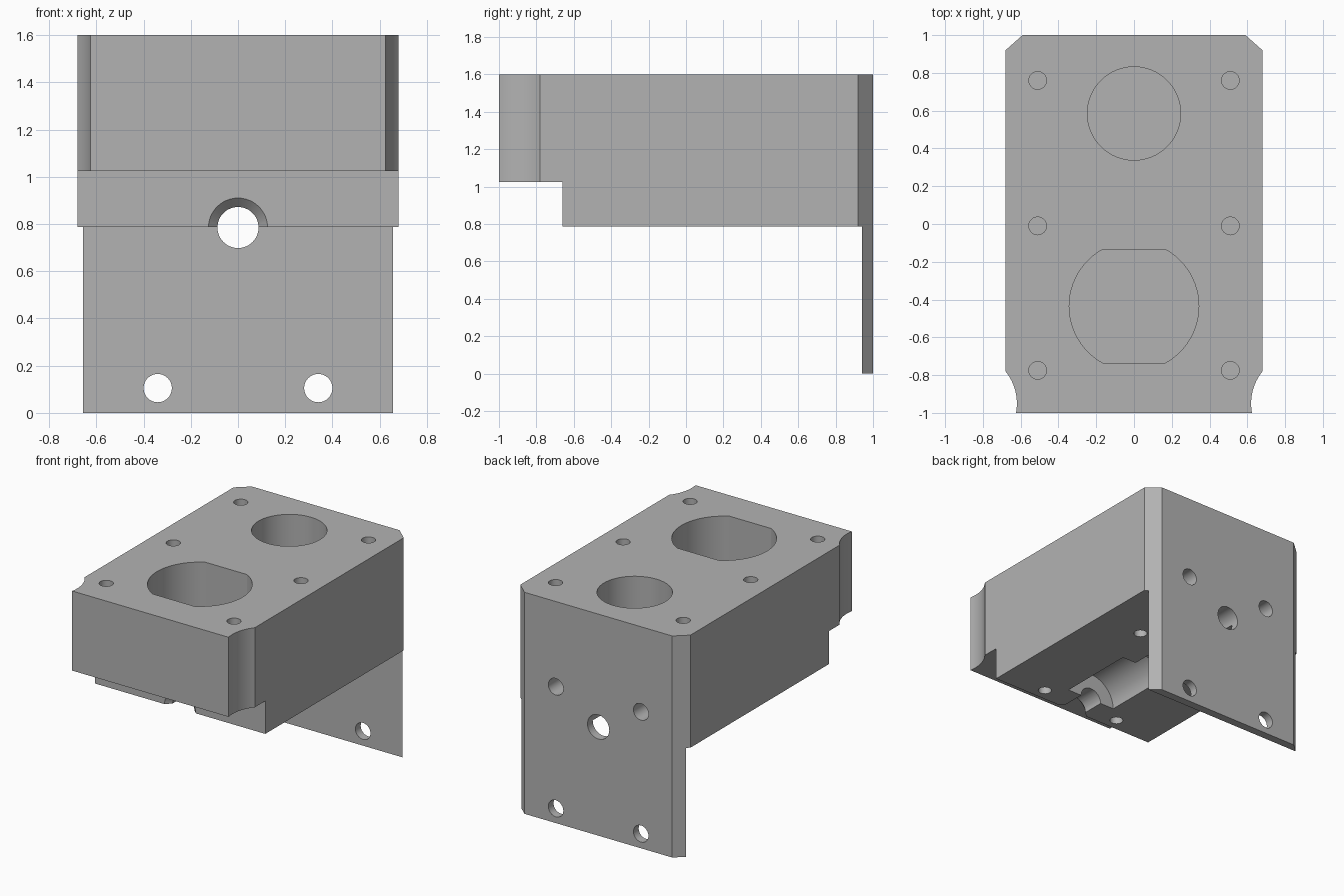
import bpy, bmesh, math
from mathutils import Matrix

if "Cube" in bpy.data.objects:
    bpy.data.objects.remove(bpy.data.objects["Cube"])

grey = bpy.data.materials.new("plain_grey")
grey.diffuse_color = (0.45, 0.45, 0.45, 1)
grey.use_nodes = True
grey.node_tree.nodes["Principled BSDF"].inputs["Base Color"].default_value = grey.diffuse_color


def prism(name, pts, z0, z1):
    """Extrude an outline in plan from z0 to z1."""
    bm = bmesh.new()
    face = bm.faces.new([bm.verts.new((x, y, z0)) for x, y in pts])
    top = bmesh.ops.extrude_face_region(bm, geom=[face])
    verts = [g for g in top["geom"] if isinstance(g, bmesh.types.BMVert)]
    bmesh.ops.translate(bm, verts=verts, vec=(0, 0, z1 - z0))
    bmesh.ops.recalc_face_normals(bm, faces=bm.faces)
    return add_object(name, bm)


def add_object(name, bm):
    mesh = bpy.data.meshes.new(name)
    bm.to_mesh(mesh)
    bm.free()
    mesh.materials.append(grey)
    obj = bpy.data.objects.new(name, mesh)
    bpy.context.collection.objects.link(obj)
    return obj


def arc(cx, cy, r, a0, a1, n):
    return [(cx + r * math.cos(a0 + (a1 - a0) * i / n),
             cy + r * math.sin(a0 + (a1 - a0) * i / n)) for i in range(n + 1)]


def circle(cx, cy, r, n=48):
    return arc(cx, cy, r, 0, 2 * math.pi, n)[:-1]


def box(x, y0, y1, z0, z1):
    return prism("cutter", [(-x, y0), (x, y0), (x, y1), (-x, y1)], z0, z1)


def rod(x, z, r0, r1, y0, y1, n=48):
    """Round cutter along y, radius r0 at y0 and r1 at y1."""
    bm = bmesh.new()
    bmesh.ops.create_cone(bm, cap_ends=True, segments=n, radius1=r0, radius2=r1,
                          depth=y1 - y0)
    bm.transform(Matrix.Translation((x, (y0 + y1) / 2, z))
                 @ Matrix.Rotation(-math.pi / 2, 4, 'X'))
    bmesh.ops.recalc_face_normals(bm, faces=bm.faces)
    return add_object("cutter", bm)


def cut(target, cutter):
    mod = target.modifiers.new("cut", 'BOOLEAN')
    mod.operation = 'DIFFERENCE'
    mod.solver = 'EXACT'
    mod.object = cutter
    cutter.hide_render = True
    bpy.context.view_layer.objects.active = target
    bpy.ops.object.modifier_apply(modifier=mod.name)
    bpy.data.objects.remove(cutter)


# Body outline: chamfered back corners, scalloped front corners
R, CX, CY = 0.27, 0.89, -0.95
a_top = math.atan2(-0.78 - CY, 0.68 - CX)
a_bot = math.pi + math.asin(0.05 / R)
scallop = arc(CX, CY, R, a_bot, a_top, 12)
half = scallop + [(0.68, 0.92), (0.59, 1.0)]
outline = half + [(-x, y) for x, y in reversed(half)]
body = prism("mounting_bracket", outline, 0, 1.6)

# Leave only the thin back plate low down, and step the front underside
cut(body, box(1, -1.5, 0.94, -0.5, 0.787))
cut(body, box(1, -1.5, -0.66, 0.5, 1.025))

# Large round pocket and flat-sided pocket in the top
cut(body, prism("cutter", circle(0, 0.585, 0.247, 64), 1.15, 2))
a = math.asin(0.3 / 0.343)
flats = (arc(0, -0.435, 0.343, -a, a, 24)
         + arc(0, -0.435, 0.343, math.pi - a, math.pi + a, 24))
cut(body, prism("cutter", flats, 1.15, 2))

# Screw holes in the top and the underside
for s in (-1, 1):
    for y in (0.76, -0.01, -0.775):
        cut(body, prism("cutter", circle(s * 0.51, y, 0.047, 24), 1.3, 2))
    for y in (0.45, -0.57):
        cut(body, prism("cutter", circle(s * 0.32, y, 0.045, 24), 0.5, 0.98))

# Shaft bore with countersunk mouth and a wider channel beneath
cut(body, rod(0, 0.785, 0.087, 0.087, -1.2, 1.2))
cut(body, rod(0, 0.785, 0.135, 0.087, -0.67, -0.622))
cut(body, rod(0, 0.785, 0.2, 0.2, -0.46, 0.12))

# Screw holes in the back plate
for s in (-1, 1):
    cut(body, rod(s * 0.34, 0.105, 0.06, 0.06, 0.8, 1.2, 32))
    cut(body, rod(s * 0.34, 0.985, 0.06, 0.06, 0.75, 1.2, 32))

bpy.ops.object.select_all(action='DESELECT')
body.select_set(True)
bpy.context.view_layer.objects.active = body
bpy.ops.object.shade_smooth_by_angle(angle=math.radians(25))
